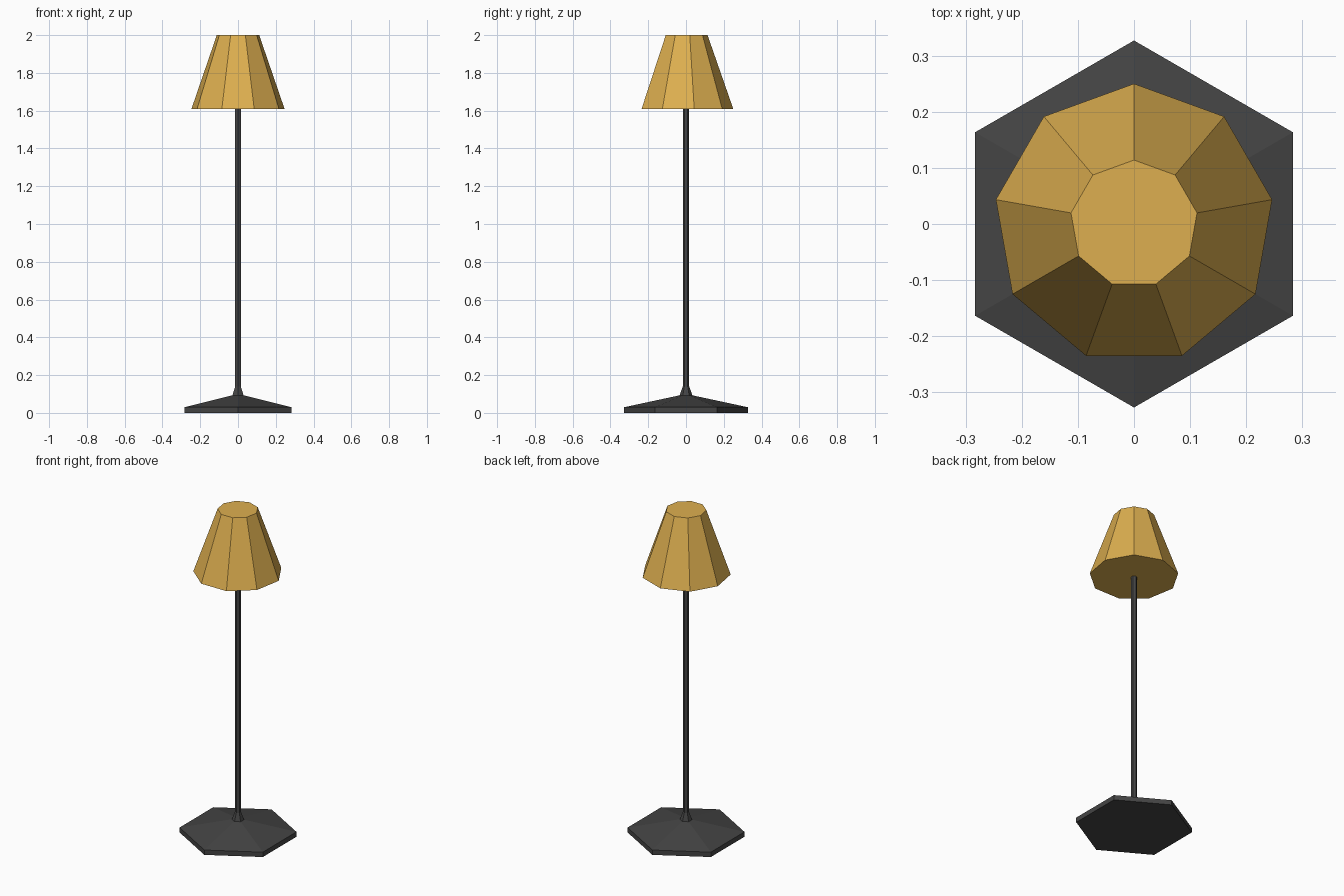
import bpy, math

if "Cube" in bpy.data.objects:
    bpy.data.objects.remove(bpy.data.objects["Cube"])


def material(name, rgb):
    m = bpy.data.materials.new(name)
    m.diffuse_color = (*rgb, 1)
    m.use_nodes = True
    m.node_tree.nodes["Principled BSDF"].inputs["Base Color"].default_value = m.diffuse_color
    return m


def lathe(name, sides, profile, mat):
    """Closed faceted solid from (radius, z) rings, first corner on +y."""
    verts = [(r * math.cos(math.pi / 2 + 2 * math.pi * i / sides),
              r * math.sin(math.pi / 2 + 2 * math.pi * i / sides), z)
             for r, z in profile for i in range(sides)]
    faces = [list(range(sides))[::-1],
             [(len(profile) - 1) * sides + i for i in range(sides)]]
    for k in range(len(profile) - 1):
        a, b = k * sides, (k + 1) * sides
        for i in range(sides):
            j = (i + 1) % sides
            faces.append((a + i, a + j, b + j, b + i))
    me = bpy.data.meshes.new(name)
    me.from_pydata(verts, [], faces)
    me.materials.append(mat)
    ob = bpy.data.objects.new(name, me)
    bpy.context.collection.objects.link(ob)
    return ob


metal = material("dark metal", (0.058, 0.058, 0.058))
fabric = material("warm yellow shade", (0.73, 0.43, 0.08))

# Hexagonal foot flowing into the thin pole
lathe("base_and_pole", 6,
      [(0.327, 0), (0.327, 0.03), (0.034, 0.093), (0.017, 0.14), (0.017, 1.612)], metal)

# Nine-sided closed lampshade
lathe("lampshade", 9, [(0.25, 1.61), (0.114, 2.0)], fabric)
